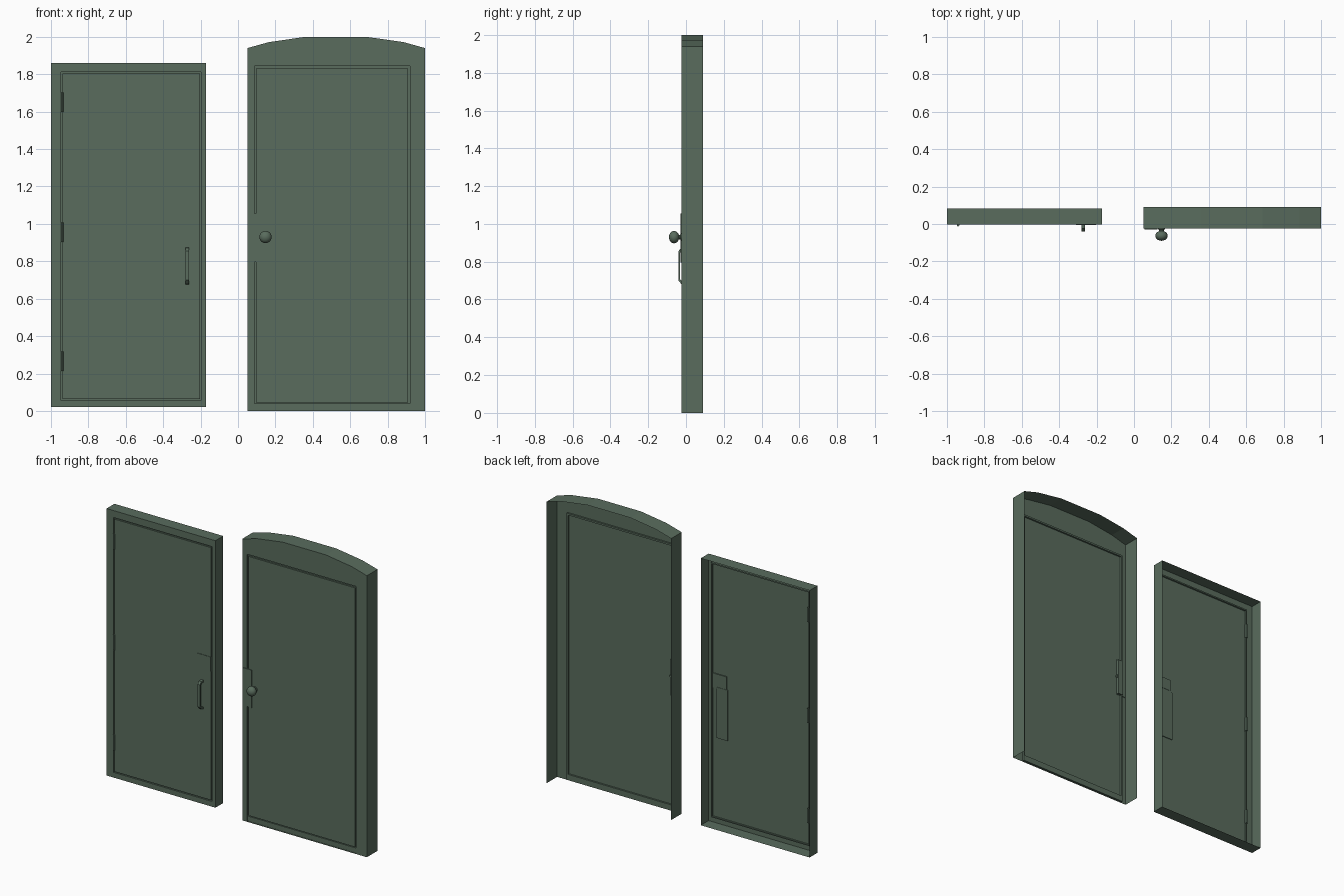
import bpy, bmesh, math
from mathutils import Matrix

if "Cube" in bpy.data.objects:
    bpy.data.objects.remove(bpy.data.objects["Cube"])

paint = bpy.data.materials.new("green_paint")
paint.diffuse_color = (0.1, 0.15, 0.11, 1)
paint.use_nodes = True
paint.node_tree.nodes["Principled BSDF"].inputs["Base Color"].default_value = paint.diffuse_color


def finish(name, bm, smooth=False):
    me = bpy.data.meshes.new(name)
    bm.to_mesh(me)
    bm.free()
    me.materials.append(paint)
    ob = bpy.data.objects.new(name, me)
    bpy.context.collection.objects.link(ob)
    if smooth:
        bpy.ops.object.select_all(action='DESELECT')
        ob.select_set(True)
        bpy.context.view_layer.objects.active = ob
        bpy.ops.object.shade_smooth_by_angle(angle=math.radians(40))
    return ob


def box(name, x, y, z):
    bm = bmesh.new()
    bmesh.ops.create_cube(bm, size=1)
    for v in bm.verts:
        v.co = [a[0] + (c + 0.5) * (a[1] - a[0]) for c, a in zip(v.co, (x, y, z))]
    return finish(name, bm)


def outline(x0, x1, z0, z1, mids=()):
    """Rectangle seen from the front, with extra points along its top edge."""
    return [(x0, z0), (x1, z0), (x1, z1)] + [(m, z1) for m in mids] + [(x0, z1)]


def shell(name, rings, open_bottom=False):
    """Loft frame returns, front face and door groove, then cap with the door leaf."""
    bm = bmesh.new()
    vs = [[bm.verts.new((x, y, z)) for x, z in pts] for pts, y in rings]
    n = len(vs[0])
    for k, (a, b) in enumerate(zip(vs, vs[1:])):
        for i in range(n):
            if open_bottom and k == 0 and i == 0:
                continue
            j = (i + 1) % n
            bm.faces.new((a[i], a[j], b[j], b[i]))
    bm.faces.new(vs[-1])
    return finish(name, bm)


def lathe(name, profile, loc, segs=16):
    """Revolve (radius, distance) points around an axis along y."""
    bm = bmesh.new()
    vs = [bm.verts.new((r, d, 0)) for r, d in profile]
    es = [bm.edges.new(p) for p in zip(vs, vs[1:])]
    bmesh.ops.spin(bm, geom=vs + es, cent=(0, 0, 0), axis=(0, 1, 0),
                   angle=2 * math.pi, steps=segs)
    bmesh.ops.remove_doubles(bm, verts=bm.verts, dist=1e-5)
    bmesh.ops.recalc_face_normals(bm, faces=bm.faces)
    bmesh.ops.translate(bm, verts=bm.verts, vec=loc)
    return finish(name, bm, True)


# Plain door and rectangular frame
f = -0.003
outer = outline(-1.0, -0.17, 0.02, 1.86)
hole = outline(-0.946, -0.197, 0.056, 1.812)
leaf = outline(-0.939, -0.204, 0.063, 1.803)
shell("plain_door", [(outer, 0.082), (outer, f), (hole, f), (hole, f + 0.012),
                     (leaf, f + 0.012), (leaf, f)])

# Hinges
for i, z in enumerate((0.265, 0.955, 1.65)):
    bm = bmesh.new()
    bmesh.ops.create_cone(bm, cap_ends=True, segments=8, radius1=0.007, radius2=0.007,
                          depth=0.105, matrix=Matrix.Translation((-0.94, f - 0.003, z)))
    finish(f"hinge_{i}", bm, True)
    box(f"hinge_leaf_{i}", (-0.946, -0.934), (f, f + 0.019), (z - 0.05, z + 0.05))

# Lock guard wraps both faces, push plate sits on the back
box("lock_guard", (-0.31, -0.204), (f - 0.003, f + 0.005), (0.95, 1.05))
box("lock_guard_back", (-0.31, -0.225), (f + 0.002, f + 0.007), (0.97, 1.05))
box("push_plate", (-0.32, -0.235), (f + 0.002, f + 0.007), (0.61, 0.96))

# Pull handle: bent strap
outside = [(f, 0.875), (-0.025, 0.872), (-0.041, 0.855), (-0.041, 0.70),
           (-0.025, 0.683), (f, 0.675)]
inside = [(f, 0.86), (-0.022, 0.858), (-0.031, 0.848), (-0.031, 0.707),
          (-0.020, 0.695), (f, 0.69)]
bm = bmesh.new()
secs = []
for (yo, zo), (yi, zi) in zip(outside, inside):
    secs.append([bm.verts.new(p) for p in ((-0.28, yo, zo), (-0.262, yo, zo),
                                           (-0.262, yi, zi), (-0.28, yi, zi))])
for a, b in zip(secs, secs[1:]):
    for i in range(4):
        j = (i + 1) % 4
        bm.faces.new((a[i], a[j], b[j], b[i]))
bmesh.ops.recalc_face_normals(bm, faces=bm.faces)
finish("pull_handle", bm)

# Arched door and frame, open at the floor
g = -0.025
mids = (0.885, 0.687, 0.36, 0.165)
arch = [(0.05, 0), (1, 0), (1, 1.94), (0.885, 1.972), (0.687, 2),
        (0.36, 2), (0.165, 1.972), (0.05, 1.94)]
hole = outline(0.087, 0.919, 0.006, 1.844, mids)
leaf = outline(0.096, 0.910, 0.046, 1.832, mids)
shell("arched_door", [(arch, 0.09), (arch, g), (hole, g), (hole, g + 0.012),
                      (leaf, g + 0.012), (leaf, g)], open_bottom=True)
box("threshold", (0.087, 0.919), (g + 0.002, g + 0.012), (0.006, 0.04))
box("latch_guard", (0.055, 0.125), (g - 0.004, g + 0.004), (0.797, 1.056))
box("latch_guard_back", (0.087, 0.125), (g + 0.002, g + 0.016), (0.80, 1.05))

# Knob with neck and a small lock button behind
ball = [(0.033 * math.sin(t), 0.027 * math.cos(t) - 0.038)
        for t in [0.4 + i * (math.pi - 0.4) / 9 for i in range(10)]]
ball[-1] = (0, ball[-1][1])
lathe("knob", [(0.018, 0), (0.018, -0.004), (0.012, -0.006)] + ball, (0.147, g, 0.93))
lathe("lock_button", [(0.011, 0), (0.011, 0.010), (0.008, 0.013), (0, 0.013)],
      (0.125, g + 0.001, 0.93), 12)
